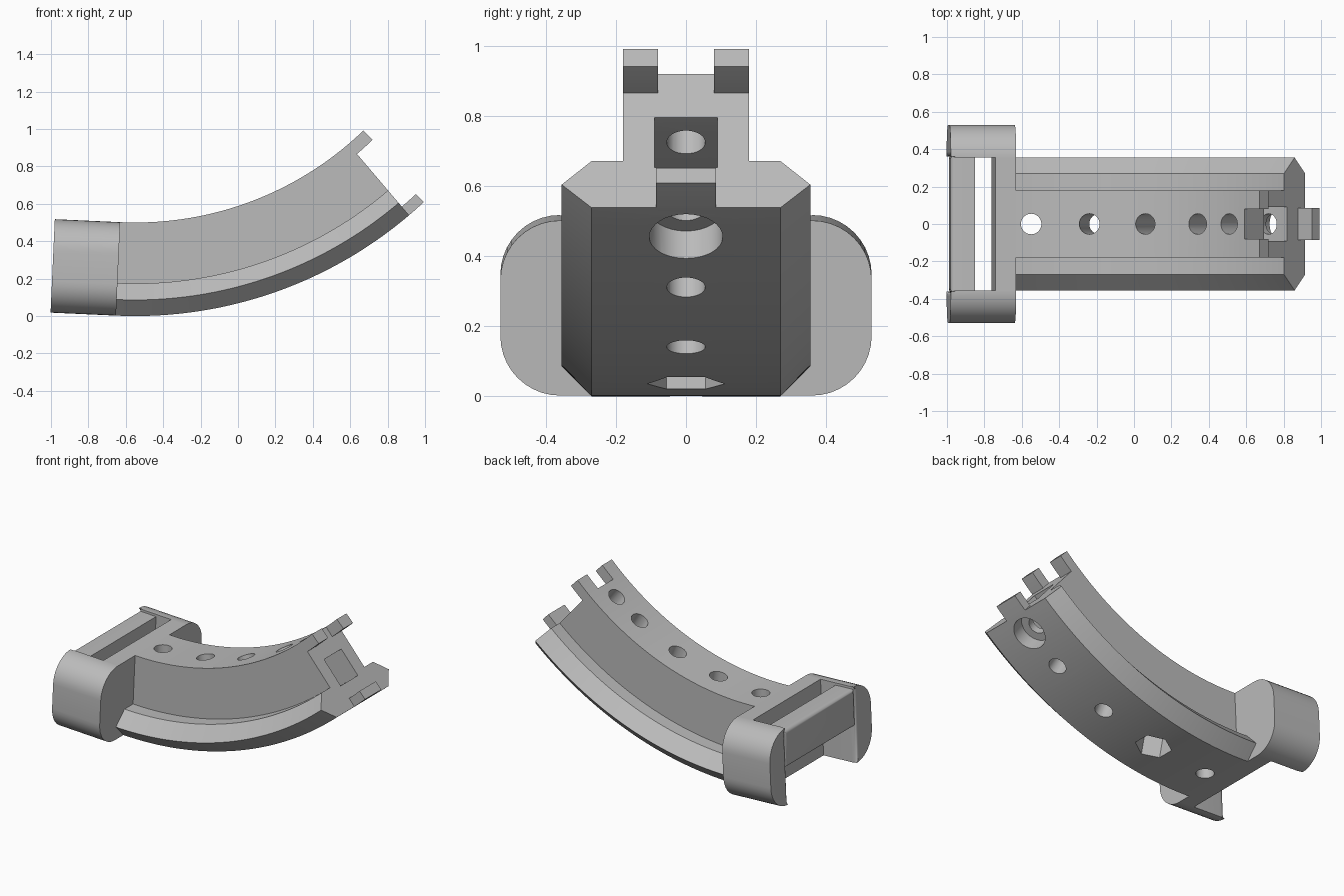
import bpy, bmesh
from math import sin, cos, pi, radians
from mathutils import Matrix, Vector

cube = bpy.data.objects.get("Cube")
if cube:
    bpy.data.objects.remove(cube, do_unlink=True)

grey = bpy.data.materials.new("plain grey")
grey.use_nodes = True
grey.diffuse_color = (0.5, 0.5, 0.5, 1)
grey.node_tree.nodes["Principled BSDF"].inputs["Base Color"].default_value = (0.5, 0.5, 0.5, 1)

# Everything follows an arc around this centre; angles are measured from straight down
CENTRE = Vector((-0.55, 0, 2.26))
R_IN, R_OUT = 1.76, 2.26
START, END = -2.6, 40.4


def swing(angle):
    return Matrix.Translation(CENTRE) @ Matrix.Rotation(-radians(angle), 4, "Y")


def finish(name, bm):
    bmesh.ops.recalc_face_normals(bm, faces=bm.faces)
    mesh = bpy.data.meshes.new(name)
    bm.to_mesh(mesh)
    bm.free()
    mesh.materials.append(grey)
    obj = bpy.data.objects.new(name, mesh)
    bpy.context.collection.objects.link(obj)
    return obj


def sweep(name, profile, a0, a1, steps):
    """Sweep a closed (y, radius) profile along the arc."""
    bm = bmesh.new()
    rings = []
    for i in range(steps + 1):
        m = swing(a0 + (a1 - a0) * i / steps)
        rings.append([bm.verts.new(m @ Vector((0, y, -r))) for y, r in profile])
    n = len(profile)
    for a, b in zip(rings, rings[1:]):
        for j in range(n):
            bm.faces.new((a[j], a[(j + 1) % n], b[(j + 1) % n], b[j]))
    bm.faces.new(rings[0])
    bm.faces.new(rings[-1])
    return finish(name, bm)


def rect(y0, y1, r0, r1):
    return [(y0, r0), (y1, r0), (y1, r1), (y0, r1)]


def prism(name, outline, u0, u1, fillet=0):
    """Straight piece carried on from the low end of the arc, outer cap rounded."""
    bm = bmesh.new()
    low = [bm.verts.new((u0, y, z - R_OUT)) for y, z in outline]
    high = [bm.verts.new((u1, y, z - R_OUT)) for y, z in outline]
    n = len(outline)
    for j in range(n):
        bm.faces.new((low[j], low[(j + 1) % n], high[(j + 1) % n], high[j]))
    cap = bm.faces.new(low)
    bm.faces.new(high)
    if fillet:
        bmesh.ops.bevel(bm, geom=list(cap.edges), offset=fillet, segments=5,
                        profile=0.5, affect="EDGES")
    bm.transform(swing(START))
    return finish(name, bm)


def radial_cutter(angle, radius, r0, r1, sides):
    bm = bmesh.new()
    bmesh.ops.create_cone(bm, cap_ends=True, segments=sides, radius1=radius,
                          radius2=radius, depth=r1 - r0)
    # hexagon points face sideways
    bm.transform(swing(angle) @ Matrix.Translation((0, 0, -(r0 + r1) / 2))
                 @ Matrix.Rotation(pi / 2, 4, "Z") @ Matrix.Rotation(HEX_TURN[sides], 4, "Z"))
    return finish("cutter", bm)


def cut(target, cutter):
    mod = target.modifiers.new("cut", "BOOLEAN")
    mod.operation = "DIFFERENCE"
    mod.solver = "EXACT"
    mod.object = cutter
    activate(target)
    bpy.ops.object.modifier_apply(modifier=mod.name)
    bpy.data.objects.remove(cutter, do_unlink=True)


def activate(obj):
    bpy.ops.object.select_all(action="DESELECT")
    obj.select_set(True)
    bpy.context.view_layer.objects.active = obj


# Work out which turn puts a hexagon corner on the sideways axis
probe = bmesh.new()
bmesh.ops.create_circle(probe, segments=6, radius=1)
corner_on_x = any(abs(v.co.y) < 0.01 for v in probe.verts)
probe.free()
HEX_TURN = {6: 0 if corner_on_x else pi / 2, 32: 0}

# Curved body: narrow web on a wide chamfered flange
half = [(0.18, R_IN), (0.18, 2.086), (0.27, 2.086), (0.355, 2.174), (0.27, R_OUT)]
profile = half + [(-y, r) for y, r in reversed(half)]
body = sweep("curved_body", profile, START, END, 48)

# Pocket in the raised end
cut(body, sweep("cutter", rect(-0.09, 0.09, 1.922, 2.11), 33, END + 1, 6))

# Bolt holes, with hexagonal nut recesses and one round counterbore
for angle in (0, 10.2, 20.3, 30.4, 37):
    cut(body, radial_cutter(angle, 0.055, R_IN - 0.1, R_OUT + 0.1, 32))
    if angle < 35:
        cut(body, radial_cutter(angle, 0.11, 2.06, R_OUT + 0.1, 6))
    else:
        cut(body, radial_cutter(angle, 0.105, 2.16, R_OUT + 0.1, 32))

# Locking tabs at the raised end
parts = [body]
for side, s in (("left", 1), ("right", -1)):
    tab = rect(s * 0.08, s * 0.18, R_IN, 1.83)
    parts.append(sweep("upper_tab_" + side, tab, END - 0.1, 43.9, 4))
parts.append(sweep("lower_tab", rect(-0.085, 0.085, 2.2, R_OUT), END - 0.1, 43.05, 4))

# Strap loop: rounded cheeks, a root plate and a cross bar
R = 0.17
cheek = [(0.355, 0)]
for cz, a0 in ((R, -pi / 2), (0.5 - R, 0)):
    for i in range(11):
        a = a0 + i * pi / 20
        cheek.append((0.53 - R + R * cos(a), cz + R * sin(a)))
cheek.append((0.355, 0.5))
for side, s in (("left", 1), ("right", -1)):
    parts.append(prism("loop_cheek_" + side, [(s * y, z) for y, z in cheek], -0.35, 0, 0.03))
parts.append(prism("loop_root", rect(-0.358, 0.358, 0, 0.5), -0.11, 0))
parts.append(prism("loop_bar", rect(-0.37, 0.37, 0.24, 0.485), -0.35, -0.22, 0.025))

for part in parts:
    activate(part)
    bpy.ops.object.shade_smooth_by_angle(angle=radians(30))
